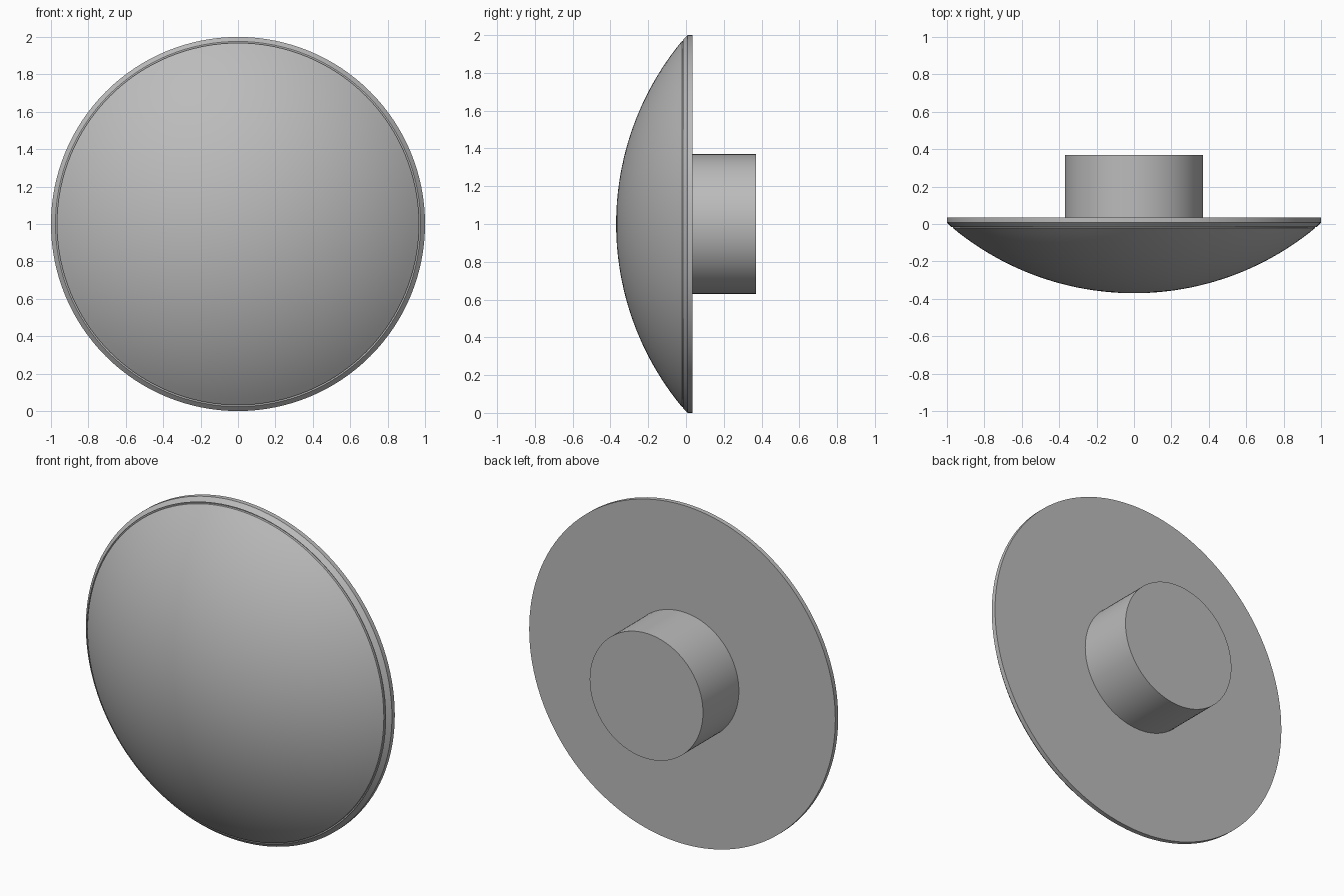
import bpy
import bmesh
from math import radians, sqrt, sin, cos, asin
from mathutils import Vector

cube = bpy.data.objects.get("Cube")
if cube:
    bpy.data.objects.remove(cube, do_unlink=True)

grey = bpy.data.materials.new("plain grey")
grey.use_nodes = True
colour = (0.5, 0.5, 0.5, 1)
grey.diffuse_color = colour
grey.node_tree.nodes["Principled BSDF"].inputs["Base Color"].default_value = colour


def lathe(name, profile, steps=128):
    """Revolve (radius, y) points about the horizontal axis at z = 1."""
    bm = bmesh.new()
    verts = [bm.verts.new((r, y, 1)) for r, y in profile]
    edges = [bm.edges.new(pair) for pair in zip(verts, verts[1:])]
    bmesh.ops.spin(bm, geom=verts + edges, cent=(0, 0, 1), axis=(0, 1, 0),
                   angle=radians(360), steps=steps)
    bmesh.ops.remove_doubles(bm, verts=bm.verts, dist=0.0005)
    bmesh.ops.recalc_face_normals(bm, faces=bm.faces)
    mesh = bpy.data.meshes.new(name)
    bm.to_mesh(mesh)
    bm.free()
    mesh.materials.append(grey)
    obj = bpy.data.objects.new(name, mesh)
    bpy.context.collection.objects.link(obj)
    bpy.ops.object.select_all(action="DESELECT")
    obj.select_set(True)
    bpy.context.view_layer.objects.active = obj
    bpy.ops.object.shade_smooth_by_angle(angle=radians(25))
    return obj


# Shallow spherical cap, from its crown out to the groove
crown, radius, cap_edge = -0.37, 1.52, 0.968
sweep = asin(cap_edge / radius)
rings = 24
cap = [(radius * sin(sweep * i / rings),
        crown + radius * (1 - cos(sweep * i / rings)))
       for i in range(rings + 1)]

# Dome with a fine groove, sloping lip and flat-backed rim
back = 0.035
lathe("domed_disc", cap + [
    (cap_edge, -0.008), (0.976, -0.008), (0.976, -0.016),
    (1, 0.008), (1, back), (0, back)])

# Stem at the back
lathe("rear_stem", [(0, back), (0.37, back), (0.37, 0.37), (0, 0.37)], 96)
